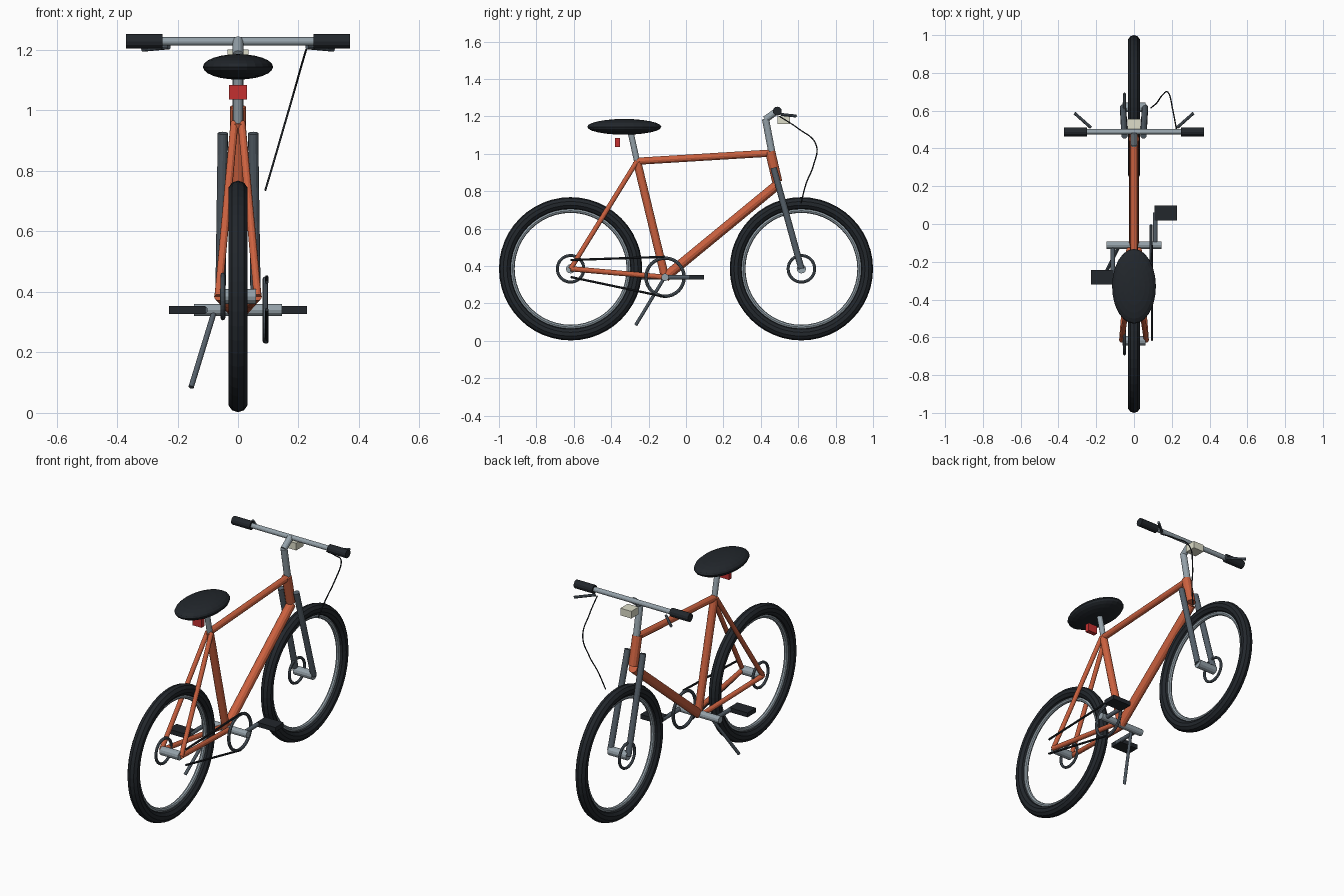
import bpy, math
from mathutils import Vector

if "Cube" in bpy.data.objects:
    bpy.data.objects.remove(bpy.data.objects["Cube"])


def material(name, r, g, b):
    m = bpy.data.materials.new(name)
    m.diffuse_color = (r, g, b, 1)
    m.use_nodes = True
    m.node_tree.nodes["Principled BSDF"].inputs["Base Color"].default_value = m.diffuse_color
    return m


RED = material("frame_red", 0.60, 0.12, 0.05)
SILVER = material("silver", 0.30, 0.36, 0.40)
STEEL = material("dark_steel", 0.09, 0.115, 0.14)
RUBBER = material("rubber", 0.016, 0.02, 0.025)
CREAM = material("lamp_cream", 0.72, 0.72, 0.58)
LAMP = material("lamp_red", 0.55, 0.03, 0.03)


def finish(name, mat):
    o = bpy.context.object
    o.name = name
    o.data.materials.append(mat)
    return o


def tube(name, a, b, r, mat, sides=12):
    a, b = Vector(a), Vector(b)
    d = b - a
    bpy.ops.mesh.primitive_cylinder_add(
        vertices=sides, radius=r, depth=d.length, location=(a + b) / 2,
        rotation=d.to_track_quat('Z', 'Y').to_euler())
    return finish(name, mat)


def ring(name, centre, major, minor, mat, seg=48, sides=10):
    bpy.ops.mesh.primitive_torus_add(
        major_radius=major, minor_radius=minor, major_segments=seg,
        minor_segments=sides, location=centre, rotation=(0, math.pi / 2, 0))
    return finish(name, mat)


def box(name, centre, size, mat):
    bpy.ops.mesh.primitive_cube_add(size=1, location=centre)
    bpy.context.object.scale = size
    return finish(name, mat)


AXLE_Z, AXLE_Y = 0.385, 0.617
BB = (-0.112, 0.34)          # bottom bracket y, z
SEAT_TOP = (-0.262, 0.96)    # seat cluster y, z

# wheels
for end, y in (("rear", -AXLE_Y), ("front", AXLE_Y)):
    ring(end + "_tyre", (0, y, AXLE_Z), 0.35, 0.033, RUBBER)
    ring(end + "_rim", (0, y, AXLE_Z), 0.311, 0.012, SILVER, sides=8)
    ring(end + "_brake_disc", (-0.05, y, AXLE_Z), 0.071, 0.008, STEEL, 32, 8)
    tube(end + "_hub", (-0.06, y, AXLE_Z), (0.06, y, AXLE_Z), 0.025, SILVER)

# main frame
tube("top_tube", (0, *SEAT_TOP), (0, 0.445, 1.003), 0.019, RED)
tube("down_tube", (0, *BB), (0, 0.49, 0.835), 0.026, RED)
tube("seat_tube", (0, *BB), (0, *SEAT_TOP), 0.022, RED)
tube("head_tube", (0, 0.45, 1.012), (0, 0.488, 0.85), 0.027, RED)

# paired stays and fork legs
for side, s in (("left", -1), ("right", 1)):
    tube(side + "_seat_stay", (s * 0.012, *SEAT_TOP),
         (s * 0.065, -AXLE_Y, AXLE_Z), 0.013, RED)
    tube(side + "_chain_stay", (s * 0.025, *BB),
         (s * 0.065, -AXLE_Y, AXLE_Z), 0.014, RED)
    tube(side + "_fork_leg", (s * 0.05, 0.468, 0.925),
         (s * 0.058, AXLE_Y, AXLE_Z), 0.017, STEEL)

# seat
tube("seat_post", (0, *SEAT_TOP), (0, -0.297, 1.12), 0.016, SILVER)
bpy.ops.mesh.primitive_uv_sphere_add(segments=24, ring_count=12, radius=1,
                                     location=(0, -0.33, 1.144))
bpy.context.object.scale = (0.116, 0.198, 0.042)
finish("seat", RUBBER)

# steering
tube("steerer", (0, 0.485, 0.87), (0, 0.425, 1.187), 0.019, SILVER)
tube("stem", (0, 0.423, 1.183), (0, 0.488, 1.23), 0.018, SILVER)
tube("handlebar", (-0.35, 0.488, 1.228), (0.35, 0.488, 1.228), 0.014, SILVER)
for side, s in (("left", -1), ("right", 1)):
    tube(side + "_grip", (s * 0.25, 0.488, 1.228), (s * 0.37, 0.488, 1.228),
         0.024, RUBBER)
    tube(side + "_brake_lever", (s * 0.228, 0.51, 1.21),
         (s * 0.315, 0.587, 1.202), 0.008, STEEL, 8)

# brake cable
curve = bpy.data.curves.new("brake_cable", 'CURVE')
curve.dimensions = '3D'
curve.bevel_depth = 0.0035
curve.bevel_resolution = 1
curve.resolution_u = 8
points = [(0.225, 0.50, 1.20), (0.206, 0.60, 1.135), (0.182, 0.695, 1.05),
          (0.150, 0.682, 0.94), (0.121, 0.642, 0.84), (0.09, 0.615, 0.735)]
spline = curve.splines.new('BEZIER')
spline.bezier_points.add(len(points) - 1)
for bp, p in zip(spline.bezier_points, points):
    bp.co = p
    bp.handle_left_type = bp.handle_right_type = 'AUTO'
curve.materials.append(RUBBER)
bpy.context.collection.objects.link(bpy.data.objects.new("brake_cable", curve))

# lamps
box("headlamp", (0, 0.522, 1.18), (0.07, 0.068, 0.042), CREAM)
box("rear_lamp", (0, -0.367, 1.06), (0.06, 0.026, 0.048), LAMP)

# drivetrain
tube("crank_axle", (-0.145, *BB), (0.145, *BB), 0.02, SILVER)
ring("chainring", (0.09, *BB), 0.102, 0.009, STEEL, 32, 8)
for side, s in (("left", -1), ("right", 1)):
    tube(side + "_crank_arm", (s * 0.112, *BB),
         (s * 0.112, BB[0] + s * 0.172, BB[1]), 0.012, STEEL)
    box(side + "_pedal", (s * 0.168, BB[0] + s * 0.17, BB[1]),
        (0.12, 0.078, 0.026), RUBBER)
tube("upper_chain", (0.095, BB[0], 0.449), (0.095, -AXLE_Y, 0.432), 0.006, RUBBER, 8)
tube("lower_chain", (0.095, BB[0], 0.235), (0.095, -AXLE_Y, 0.341), 0.006, RUBBER, 8)

# kickstand
tube("kickstand", (-0.08, -0.12, 0.33), (-0.155, -0.268, 0.085), 0.009, STEEL)
